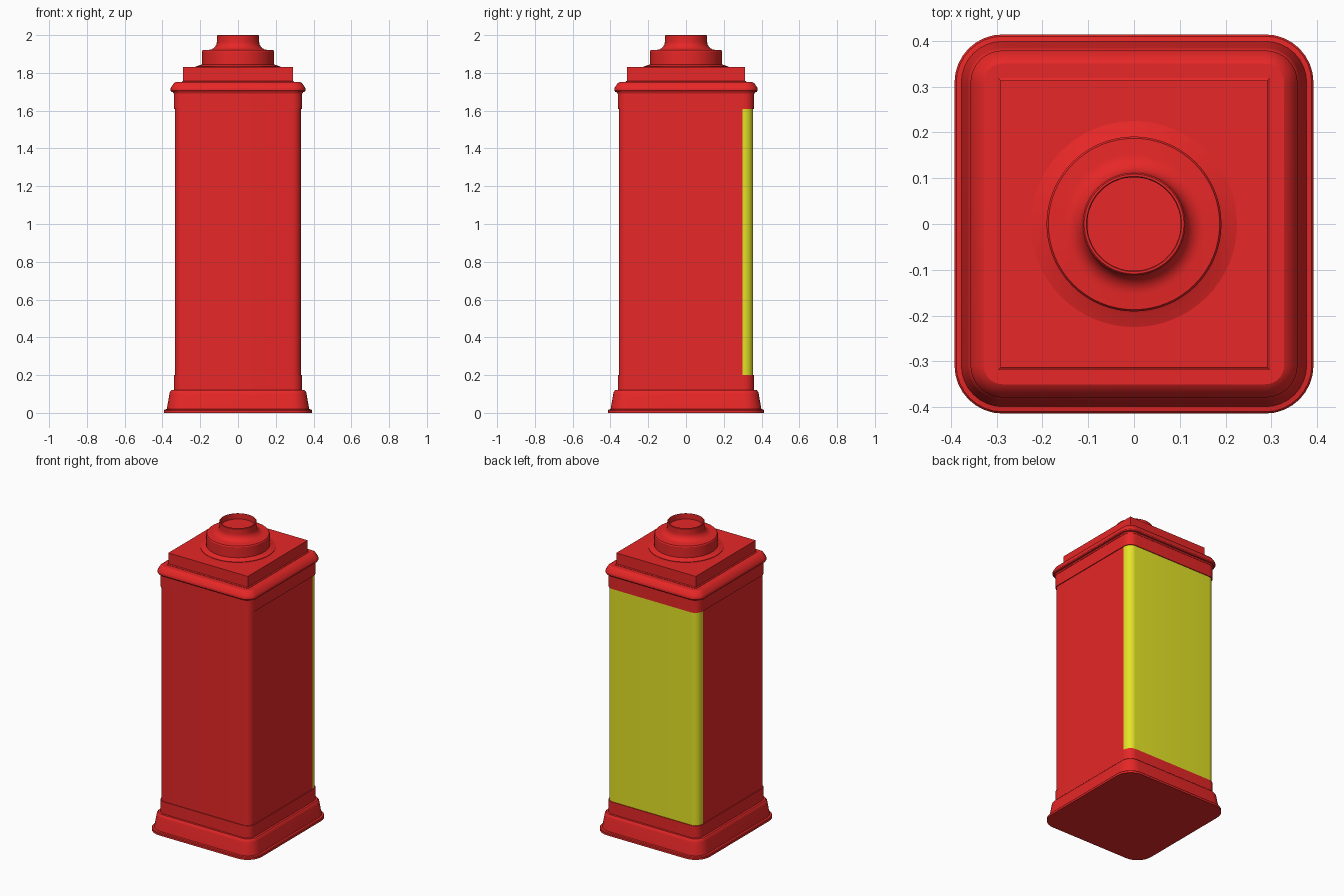
import bpy, bmesh, math

if "Cube" in bpy.data.objects:
    bpy.data.objects.remove(bpy.data.objects["Cube"])

def material(name, rgb):
    m = bpy.data.materials.new(name)
    m.diffuse_color = (*rgb, 1)
    m.use_nodes = True
    m.node_tree.nodes["Principled BSDF"].inputs["Base Color"].default_value = m.diffuse_color
    return m

RED = material("red", (0.8, 0.02, 0.02))
YELLOW = material("yellow", (0.78, 0.78, 0.02))
SEAM_Y = 0.30      # where the back panel wraps onto the sides
CORE = 0.287       # centre of the rounded corners in x
DEPTH = 0.022      # the box is this much deeper than wide (half size)

def rounded_ring(h, steps=8):
    """Rounded rectangle outline, half width h, with points on the panel seam."""
    r = h - CORE
    pts = [(h, SEAM_Y)]
    for q in range(4):
        sx, sy = (1, -1, -1, 1)[q], (1, 1, -1, -1)[q]
        if q == 2:
            pts.append((-h, SEAM_Y))
        for i in range(steps + 1):
            a = math.pi / 2 * (q + i / steps)
            pts.append((sx * CORE + r * math.cos(a),
                        sy * (CORE + DEPTH) + r * math.sin(a)))
    return pts

def loft(name, rings):
    """Skin stacked closed rings of 3D points and cap both ends."""
    bm = bmesh.new()
    vs = [[bm.verts.new(p) for p in ring] for ring in rings]
    n = len(vs[0])
    for a, b in zip(vs, vs[1:]):
        for i in range(n):
            j = (i + 1) % n
            bm.faces.new((a[i], a[j], b[j], b[i]))
    bm.faces.new(vs[0][::-1])
    bm.faces.new(vs[-1])
    bmesh.ops.recalc_face_normals(bm, faces=bm.faces)
    me = bpy.data.meshes.new(name)
    bm.to_mesh(me)
    bm.free()
    me.materials.append(RED)
    ob = bpy.data.objects.new(name, me)
    bpy.context.collection.objects.link(ob)
    bpy.ops.object.select_all(action='DESELECT')
    ob.select_set(True)
    bpy.context.view_layer.objects.active = ob
    bpy.ops.object.shade_smooth_by_angle(angle=math.radians(30))
    return ob

def box_loft(name, profile):
    return loft(name, [[(x, y, z) for x, y in rounded_ring(h)] for h, z in profile])

def round_loft(name, profile, n=64):
    return loft(name, [[(r * math.cos(math.tau * i / n), r * math.sin(math.tau * i / n), z)
                        for i in range(n)] for r, z in profile])

# flared base with foot lip
box_loft("base", [(0.392, 0), (0.392, 0.013), (0.388, 0.018), (0.377, 0.02),
                  (0.363, 0.10), (0.360, 0.112), (0.353, 0.12), (0.335, 0.12)])

# body with lower and upper collars; the back of the middle part is yellow
body = box_loft("body", [(0.339, 0.11), (0.339, 0.20), (0.334, 0.20),
                         (0.334, 1.61), (0.339, 1.61), (0.339, 1.70)])
body.data.materials.append(YELLOW)
for f in body.data.polygons:
    if 0.5 < f.center.z < 1.3 and f.center.y > SEAM_Y + 0.001:
        f.material_index = 1

# moulded cornice
box_loft("cornice", [(0.330, 1.69), (0.341, 1.69), (0.345, 1.698), (0.353, 1.70),
                     (0.357, 1.706), (0.357, 1.716), (0.355, 1.722),
                     (0.340, 1.745), (0.328, 1.752), (0.28, 1.752)])

# sharp-cornered cap block with a tiny fillet at its foot
loft("cap_block", [[(sx * h, sy * (h + DEPTH), z)
                    for sx, sy in ((1, 1), (-1, 1), (-1, -1), (1, -1))]
                   for h, z in ((0.297, 1.745), (0.297, 1.754), (0.291, 1.758), (0.291, 1.83))])

# round collar, flared shoulder and open neck
cove = [(0.155 - 0.043 * math.sin(t), 1.965 - 0.043 * math.cos(t))
        for t in [math.pi / 2 * i / 8 for i in range(9)]]
round_loft("neck", [(0.225, 1.825), (0.225, 1.833), (0.195, 1.843), (0.191, 1.845),
                    (0.191, 1.914), (0.187, 1.92)] + cove +
           [(0.112, 1.997), (0.109, 2.0), (0.104, 2.0), (0.102, 1.997), (0.102, 1.965)])
